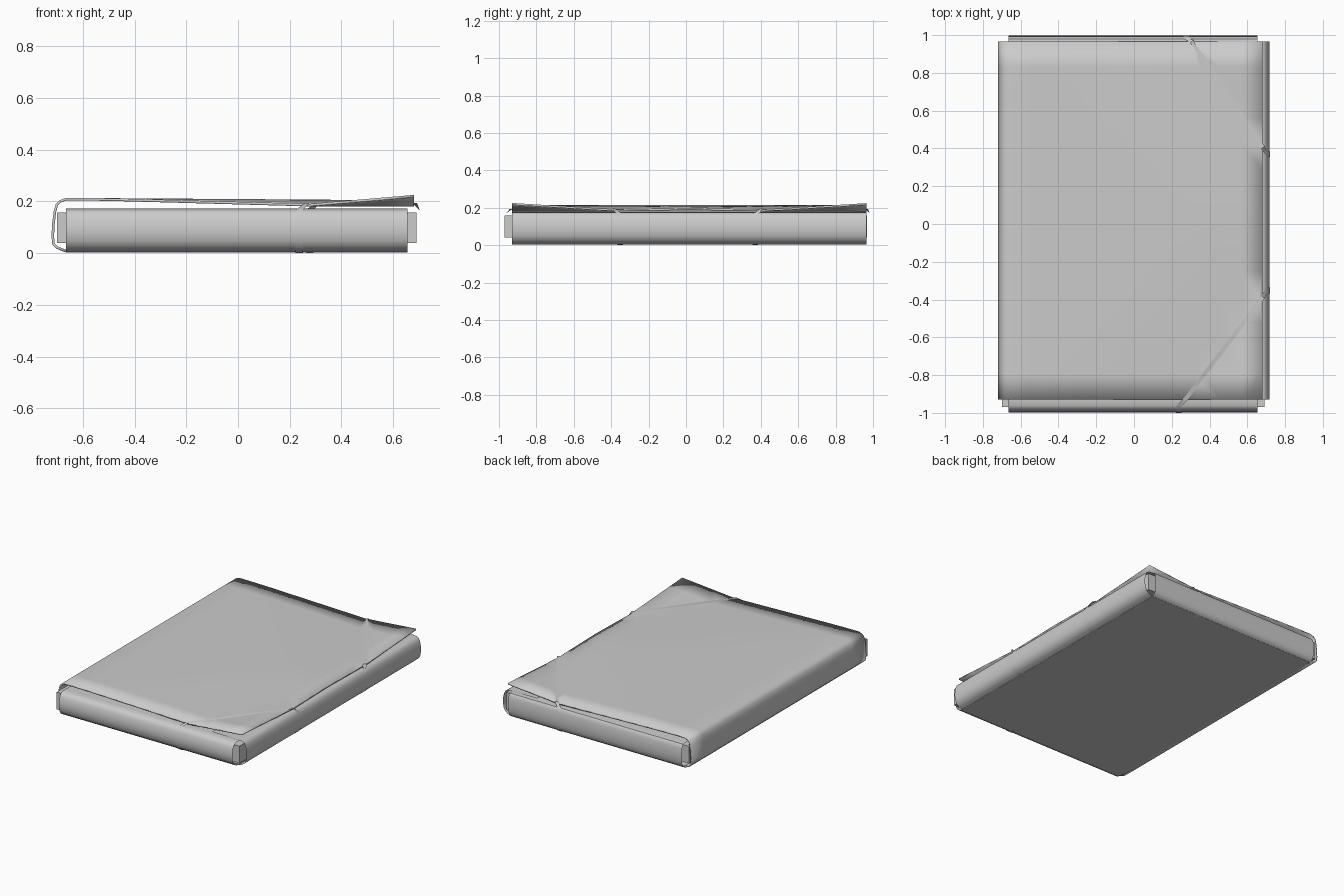
import bpy, bmesh
from mathutils import Vector

if "Cube" in bpy.data.objects:
    bpy.data.objects.remove(bpy.data.objects["Cube"])

X0, X1, Y0, Y1 = -0.665, 0.655, -0.93, 0.965   # base board outline


def finish(name, bm, angle=0.7):
    me = bpy.data.meshes.new(name)
    bm.to_mesh(me)
    bm.free()
    ob = bpy.data.objects.new(name, me)
    bpy.context.collection.objects.link(ob)
    bpy.ops.object.select_all(action='DESELECT')
    ob.select_set(True)
    bpy.context.view_layer.objects.active = ob
    bpy.ops.object.shade_smooth_by_angle(angle=angle)
    return ob


def loft(rows, flip=False):
    """Quad sheet through rows of equal length."""
    bm = bmesh.new()
    vs = [[bm.verts.new(p) for p in r] for r in rows]
    for a, b in zip(vs, vs[1:]):
        for i in range(len(a) - 1):
            f = [a[i], a[i + 1], b[i + 1], b[i]]
            bm.faces.new(f[::-1] if flip else f)
    return bm


def box(name, lo, hi):
    bm = bmesh.new()
    bmesh.ops.create_cube(bm, size=1)
    lo, hi = Vector(lo), Vector(hi)
    for v in bm.verts:
        v.co = (lo + hi) / 2 + v.co * (hi - lo)
    return finish(name, bm, 0.5)


# Base board and stack of sheets
box("base_board", (X0, Y0, 0.003), (X1, Y1, 0.011))
box("paper_stack", (-0.70, -0.97, 0.04), (0.69, 0.967, 0.158))

# Three thin inner flaps: bulging side wall plus a return over the sheets
WALL = [(0, 0.004), (0.028, 0.012), (0.048, 0.026), (0.060, 0.048), (0.066, 0.08),
        (0.064, 0.11), (0.057, 0.14), (0.047, 0.159), (0.032, 0.168), (0.0, 0.170)]


def flap(name, place, a0, a1, scale, lift, reach):
    prof = [(o * scale, z + lift * z / 0.17) for o, z in WALL]
    prof.append((-reach, prof[-1][1] + 0.002))
    finish(name, loft([[place(a0, o, z), place(a1, o, z)] for o, z in prof]))


flap("front_flap", lambda a, o, z: (a, Y0 - o, z), X0, X1, 1.02, 0, 0.22)
flap("back_flap", lambda a, o, z: (a, Y1 + o, z), X1, X0, 0.48, 0, 0.22)
flap("side_flap", lambda a, o, z: (X1 + o, a, z), Y0, Y1, 0.95, 0.006, 0.2)


# Cover: spine and lid in one sheet, pressed down along the two bands
def past_band(x, y):
    """Distance beyond the nearest band line, towards the lid corner."""
    front = 0.815 * (x - 0.25) - 0.579 * (y + 0.97)
    back = 0.815 * (x - 0.28) + 0.579 * (y - 0.98)
    return max(front, back)


def lid_z(x, y):
    d = past_band(x, y)
    if d > 0:
        return 0.186 + 0.105 * d
    base = 0.209 - 0.009 * (x - X0) / 1.3
    return min(base, 0.186 - 0.034 * d)


spine = [(-0.665, 0.008), (-0.700, 0.022), (-0.713, 0.036), (-0.716, 0.065),
         (-0.714, 0.11), (-0.708, 0.16), (-0.700, 0.188), (-0.688, 0.200)]
lid = [(X0 + (0.68 - X0) * i / 12, None) for i in range(13)]
NY = 14
rows = [[(x, Y0 + (Y1 - Y0) * j / NY, z if z is not None else 1) for x, z in spine + lid]
        for j in range(NY + 1)]
bm = loft(rows)
for co, no in (((0.25, -0.97, 0), (0.815, -0.579, 0)), ((0.28, 0.98, 0), (0.815, 0.579, 0))):
    geom = [f for f in bm.faces if f.calc_center_median().x > X0]
    geom += list({e for f in geom for e in f.edges}) + list({v for f in geom for v in f.verts})
    bmesh.ops.bisect_plane(bm, geom=geom, plane_co=co, plane_no=no)
for v in bm.verts:
    if v.co.x > X0 - 0.001 and v.co.z > 0.5:
        v.co.z = lid_z(v.co.x, v.co.y)
cover = finish("cover_with_spine", bm)
mod = cover.modifiers.new("thickness", 'SOLIDIFY')
mod.thickness = 0.010
mod.offset = 0


# Elastic bands across the two lid corners
def band(name, s, x, y_end, hinge, scale, y_side):
    fw, sw, dw = Vector((0.014, 0, 0)), Vector((0, s * 0.015, 0)), Vector((0.009, s * 0.0065, 0))
    pts = [(Vector((x, s * (hinge - 0.04), 0)), fw)]
    for o, z in WALL[:-1]:
        pts.append((Vector((x, s * (hinge + o * scale + 0.002), z - 0.003 if z < 0.02 else z)), fw))
    pts.append((Vector((x + 0.03, s * y_end, 0.193)), dw))
    pts.append((Vector((0.683, s * (y_side + 0.035), 0.195)), dw))
    for o, z in WALL[-3::-1]:
        pts.append((Vector((X1 + o * 0.95 + 0.003, s * y_side, z + 0.006 * z / 0.17)), sw))
    pts.append((Vector((X1 - 0.04, s * y_side, 0)), sw))
    finish(name, loft([[p - w, p + w] for p, w in pts], flip=s > 0))


band("front_band", -1, 0.237, 0.935, 0.93, 1.02, 0.352)
band("back_band", 1, 0.277, 0.967, 0.965, 0.48, 0.37)
